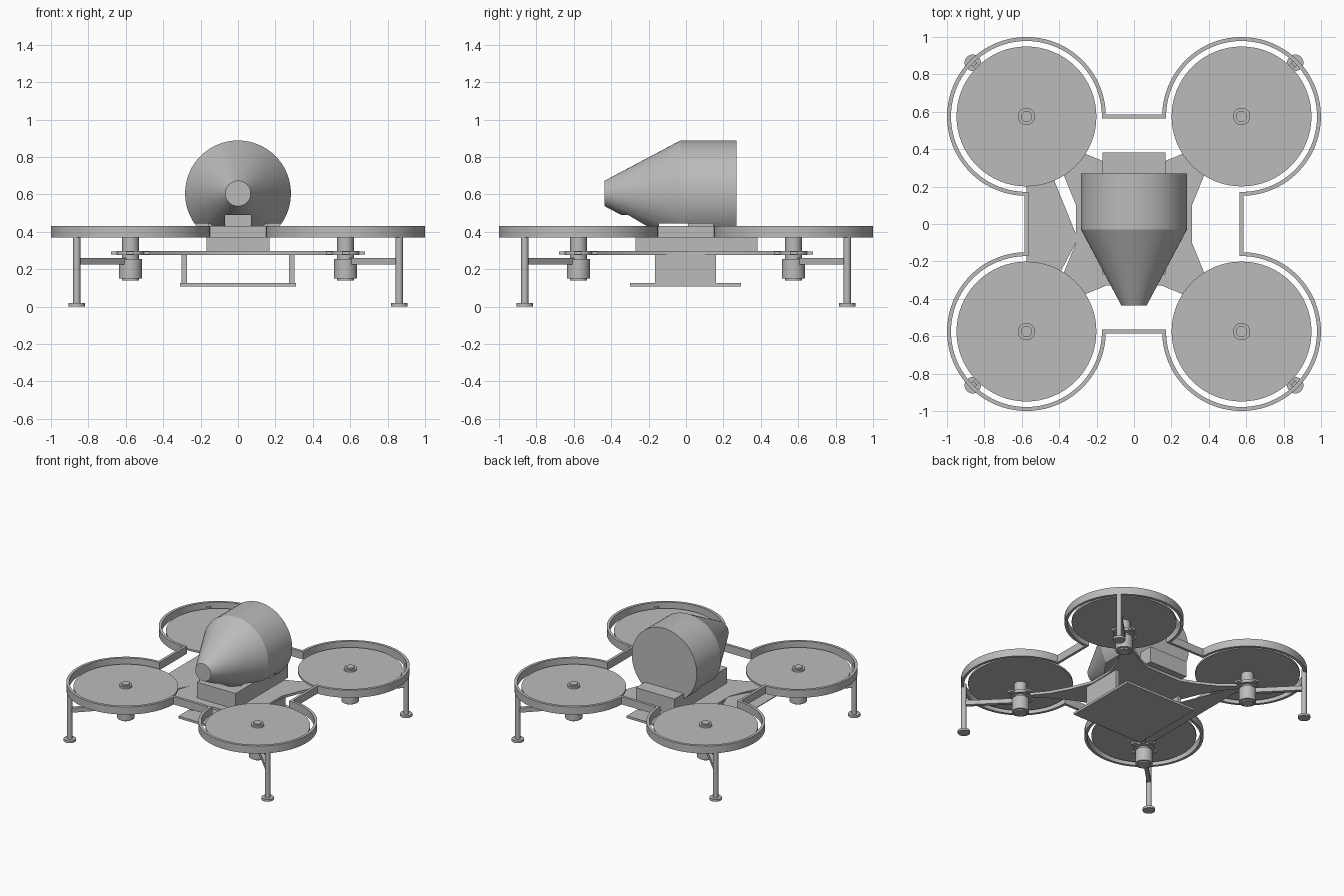
import bpy, bmesh, math
from mathutils import Matrix, Vector

cube = bpy.data.objects.get("Cube")
if cube:
    bpy.data.objects.remove(cube, do_unlink=True)

grey = bpy.data.materials.new("matte_grey")
grey.use_nodes = True
grey.diffuse_color = (0.5, 0.5, 0.5, 1)
grey.node_tree.nodes["Principled BSDF"].inputs["Base Color"].default_value = (0.5, 0.5, 0.5, 1)

C = 0.575          # rotor centre distance on each axis
parts = []


def finish(name, bm, fix=True):
    if fix:
        bmesh.ops.recalc_face_normals(bm, faces=bm.faces)
    mesh = bpy.data.meshes.new(name)
    bm.to_mesh(mesh)
    bm.free()
    obj = bpy.data.objects.new(name, mesh)
    bpy.context.collection.objects.link(obj)
    mesh.materials.append(grey)
    parts.append(obj)
    return obj


def box(name, x, y, z, matrix=Matrix()):
    """Box from (min, max) pairs."""
    bm = bmesh.new()
    bmesh.ops.create_cube(bm, size=1)
    for v in bm.verts:
        v.co = matrix @ Vector([(a + b) / 2 + c * (b - a) for (a, b), c in zip((x, y, z), v.co)])
    return finish(name, bm)


def lathe(name, profile, matrix=Matrix(), n=48):
    """Capped solid of revolution from (radius, height) points."""
    bm = bmesh.new()
    rings = [[bm.verts.new(matrix @ Vector((r * math.cos(t), r * math.sin(t), h)))
              for t in (2 * math.pi * i / n for i in range(n))] for r, h in profile]
    for a, b in zip(rings, rings[1:]):
        for i in range(n):
            j = (i + 1) % n
            bm.faces.new((a[i], a[j], b[j], b[i]))
    bm.faces.new(rings[0][::-1])
    bm.faces.new(rings[-1])
    return finish(name, bm)


def plate(name, points, z0, z1):
    """Flat outline extruded upwards."""
    bm = bmesh.new()
    face = bm.faces.new([bm.verts.new((x, y, z0)) for x, y in points])
    top = bmesh.ops.extrude_face_region(bm, geom=[face])["geom"]
    for v in top:
        if isinstance(v, bmesh.types.BMVert):
            v.co.z = z1
    return finish(name, bm)


def cut(obj, cutter):
    mod = obj.modifiers.new("cut", 'BOOLEAN')
    mod.operation = 'DIFFERENCE'
    mod.solver = 'EXACT'
    mod.object = cutter
    bpy.context.view_layer.objects.active = obj
    bpy.ops.object.modifier_apply(modifier=mod.name)
    parts.remove(cutter)
    bpy.data.objects.remove(cutter, do_unlink=True)


# Continuous rotor guard: four three-quarter arcs joined by straight bars
bm = bmesh.new()
path = []
R = 0.414
for k in range(4):
    cx = C if k in (0, 3) else -C
    cy = C if k < 2 else -C
    for i in range(61):
        t = math.radians(-90 + 90 * k + 270 * i / 60)
        path.append((cx + R * math.cos(t), cy + R * math.sin(t)))
low = [bm.verts.new((x, y, 0.37)) for x, y in path]
high = [bm.verts.new((x, y, 0.43)) for x, y in path]
for i in range(len(path)):
    j = (i + 1) % len(path)
    bm.faces.new((low[i], low[j], high[j], high[i]))
guard = finish("rotor_guard", bm, False)
solid = guard.modifiers.new("thickness", 'SOLIDIFY')
solid.thickness = 0.021
solid.offset = 0
solid.use_even_offset = True
bpy.context.view_layer.objects.active = guard
bpy.ops.object.modifier_apply(modifier=solid.name)

# Rotor, motor, mount, strut and leg at each corner
for sx, side in ((1, "left"), (-1, "right")):
    for sy, end in ((-1, "front"), (1, "back")):
        tag = end + "_" + side
        at = Matrix.Translation((sx * C, sy * C, 0))
        lathe("rotor_disc_" + tag, [(0.374, 0.38), (0.374, 0.395)], at, 64)
        lathe("rotor_hub_" + tag,
              [(0.046, 0.395), (0.046, 0.41), (0.03, 0.41), (0.03, 0.42)], at, 32)
        lathe("motor_" + tag,
              [(0.045, 0.14), (0.045, 0.15), (0.062, 0.15), (0.062, 0.255),
               (0.045, 0.255), (0.045, 0.38)], at, 32)
        lathe("motor_mount_" + tag, [(0.075, 0.275), (0.075, 0.297)], at, 32)
        box("mount_lug_x_" + tag, (-0.105, 0.105), (-0.02, 0.02), (0.278, 0.295), at)
        box("mount_lug_y_" + tag, (-0.02, 0.02), (-0.105, 0.105), (0.278, 0.295), at)
        turn = at @ Matrix.Rotation(math.atan2(sy, sx), 4, 'Z')
        box("leg_strut_" + tag, (0.03, 0.40), (-0.014, 0.014), (0.225, 0.26), turn)
        foot = Matrix.Translation((sx * 0.862, sy * 0.862, 0))
        lathe("leg_" + tag,
              [(0.044, 0), (0.044, 0.018), (0.019, 0.018), (0.019, 0.40)], foot, 24)

# Cross-shaped frame plate with curved arms
arm = [(0.31, 0.1), (0.375, 0.26), (0.45, 0.4), (0.54, 0.51), (0.62, 0.58),
       (0.58, 0.62), (0.51, 0.54), (0.4, 0.45), (0.26, 0.375), (0.15, 0.33)]
outline = arm + [(-x, y) for x, y in arm[::-1]]
outline += [(x, -y) for x, y in outline[::-1]]
plate("frame_plate", outline, 0.276, 0.296)
plate("side_web", [(-C, 0.6), (-C, -0.6), (-0.3, -0.08)], 0.288, 0.294)

# Central housing and the block that carries the tank
box("housing", (-0.168, 0.168), (-0.27, 0.383), (0.296, 0.42))
box("tank_support", (-0.16, 0.16), (0.01, 0.145), (0.42, 0.445))

# Tapered tank lying along y, notched underneath
lay = Matrix.Translation((0, 0, 0.605)) @ Matrix.Rotation(math.pi / 2, 4, 'X')
tank = lathe("tank", [(0.283, -0.27), (0.283, 0.03), (0.068, 0.435)], lay, 64)
cut(tank, box("belly_cutter", (-0.4, 0.4), (-0.145, 0.145), (0.2, 0.445)))
cut(tank, box("nose_cutter", (-0.07, 0.07), (-0.5, -0.2), (0.2, 0.49)))

# Cargo tray hung below the frame
box("tray_floor", (-0.31, 0.31), (-0.3, 0.295), (0.108, 0.126))
for s, side in ((1, "left"), (-1, "right")):
    box("tray_wall_" + side, sorted((s * 0.274, s * 0.303)), (-0.165, 0.16), (0.126, 0.277))

# Smooth the round parts and keep the edges sharp
bpy.ops.object.select_all(action='DESELECT')
for obj in parts:
    obj.select_set(True)
bpy.context.view_layer.objects.active = parts[0]
bpy.ops.object.shade_smooth_by_angle(angle=math.radians(25))
